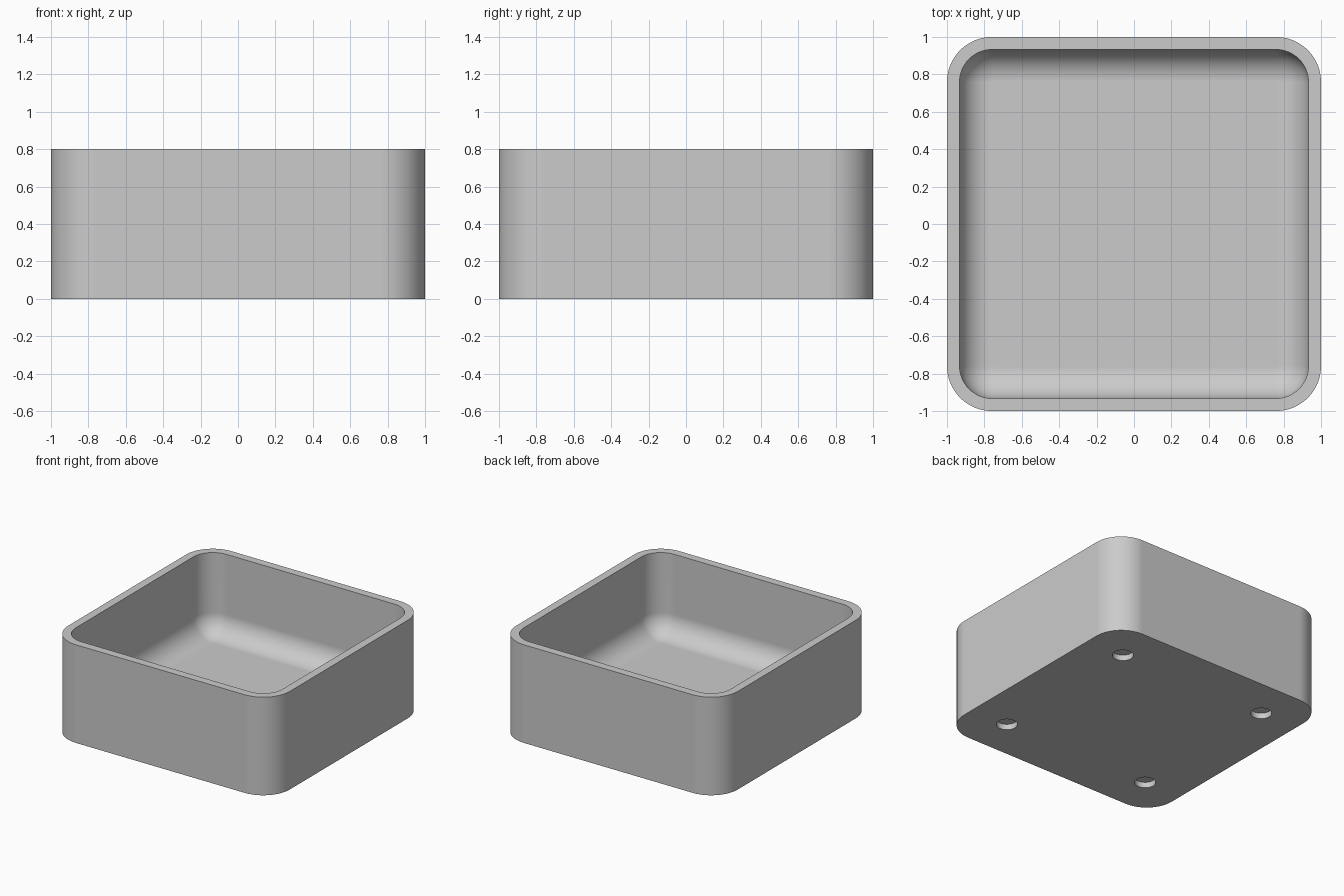
import bpy, bmesh, math
from math import sin, cos, pi

if "Cube" in bpy.data.objects:
    bpy.data.objects.remove(bpy.data.objects["Cube"])

HEIGHT, FLOOR = 0.8, 0.14
OUTER_R, WALL = 0.24, 0.067
INNER_R, FILLET = 0.175, 0.17
CORNER_STEPS, FILLET_STEPS = 12, 10
HOLE_POS, HOLE_R, HOLE_DEPTH = 0.667, 0.078, 0.046

grey = bpy.data.materials.new("light grey")
grey.diffuse_color = (0.6, 0.6, 0.6, 1)
grey.use_nodes = True
grey.node_tree.nodes["Principled BSDF"].inputs["Base Color"].default_value = grey.diffuse_color


def rounded_ring(bm, half, radius, z):
    """One loop of vertices around a rounded square."""
    ring = []
    for k, (sx, sy) in enumerate([(1, 1), (-1, 1), (-1, -1), (1, -1)]):
        for i in range(CORNER_STEPS + 1):
            a = (k + i / CORNER_STEPS) * pi / 2
            ring.append(bm.verts.new((sx * (half - radius) + radius * cos(a),
                                      sy * (half - radius) + radius * sin(a), z)))
    return ring


# Box: outer wall, rim, inner wall, then a fillet down to the floor
bm = bmesh.new()
sections = [(1, OUTER_R, 0), (1, OUTER_R, HEIGHT), (1 - WALL, INNER_R, HEIGHT)]
for i in range(FILLET_STEPS + 1):
    a = i / FILLET_STEPS * pi / 2
    inset = FILLET * (1 - cos(a))
    sections.append((1 - WALL - inset, INNER_R - inset, FLOOR + FILLET * (1 - sin(a))))
rings = [rounded_ring(bm, *s) for s in sections]
for lo, hi in zip(rings, rings[1:]):
    n = len(lo)
    for i in range(n):
        j = (i + 1) % n
        bm.faces.new((lo[i], lo[j], hi[j], hi[i]))
bm.faces.new(rings[-1])
bm.faces.new(rings[0][::-1])
bmesh.ops.recalc_face_normals(bm, faces=bm.faces)
mesh = bpy.data.meshes.new("box")
bm.to_mesh(mesh)
bm.free()
mesh.materials.append(grey)
box = bpy.data.objects.new("box", mesh)
bpy.context.collection.objects.link(box)

# Four shallow round holes in the underside
cutters = []
for sx in (-1, 1):
    for sy in (-1, 1):
        bpy.ops.mesh.primitive_cylinder_add(
            vertices=32, radius=HOLE_R, depth=2 * HOLE_DEPTH,
            location=(sx * HOLE_POS, sy * HOLE_POS, 0))
        cutter = bpy.context.object
        cutter.name = "hole_cutter"
        cutter.hide_render = True
        cutter.data.materials.append(grey)
        cutters.append(cutter)
        cut = box.modifiers.new("hole", 'BOOLEAN')
        cut.operation = 'DIFFERENCE'
        cut.solver = 'EXACT'
        cut.object = cutter

bpy.ops.object.select_all(action='DESELECT')
box.select_set(True)
bpy.context.view_layer.objects.active = box
for m in list(box.modifiers):
    bpy.ops.object.modifier_apply(modifier=m.name)
for cutter in cutters:
    bpy.data.objects.remove(cutter)

# Smooth curves, crisp rim, flat floor
bpy.ops.object.shade_smooth_by_angle(angle=math.radians(30))
weighted = box.modifiers.new("flat_floor", 'WEIGHTED_NORMAL')
weighted.keep_sharp = True
